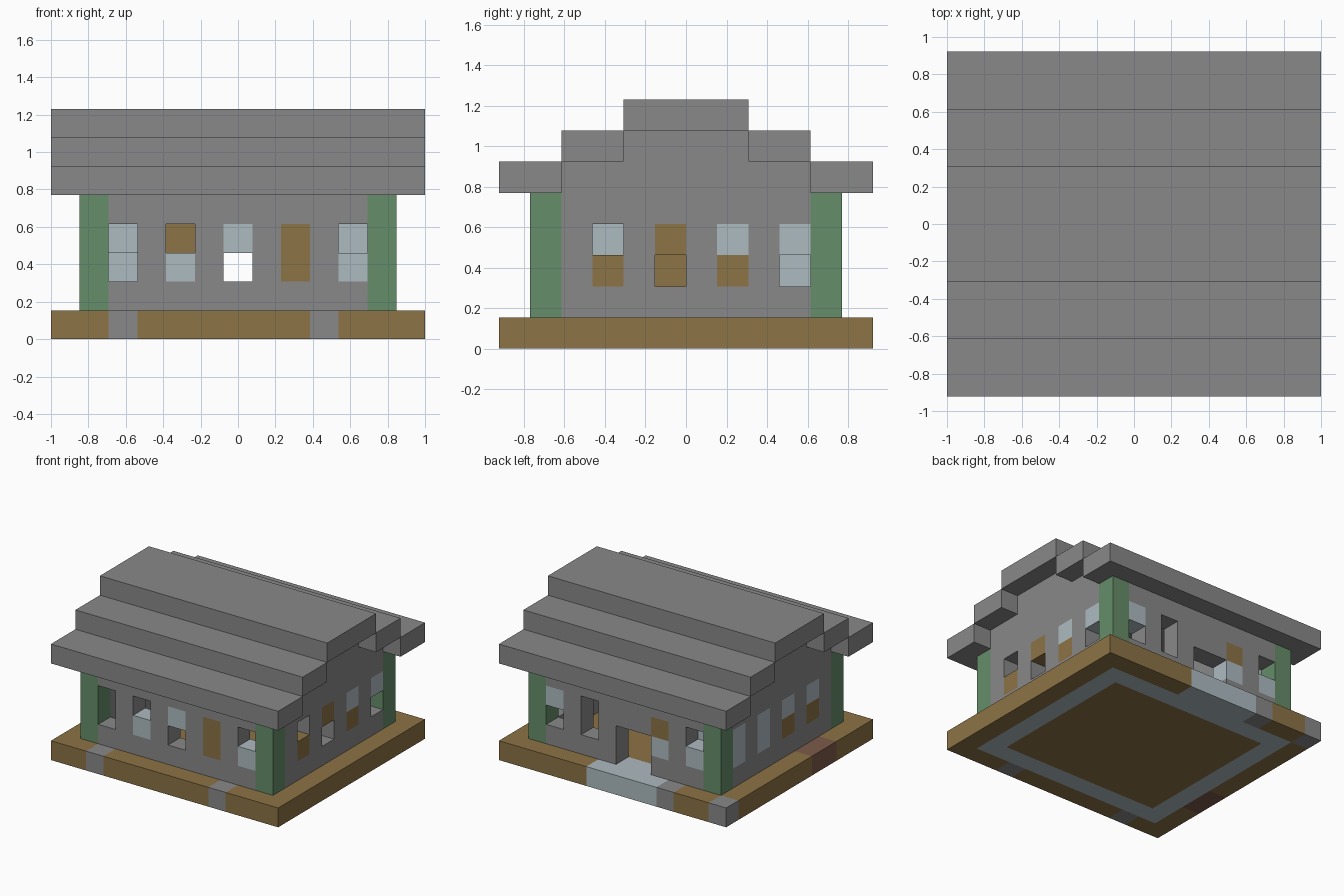
import bpy, bmesh
from mathutils import Vector

if "Cube" in bpy.data.objects:
    bpy.data.objects.remove(bpy.data.objects["Cube"], do_unlink=True)

NX, NY = 13, 12          # footprint in blocks
U = 2 / NX               # block size


def material(name, rgb):
    linear = [((c / 255 + 0.055) / 1.055) ** 2.4 for c in rgb] + [1]
    m = bpy.data.materials.new(name)
    m.use_nodes = True
    m.diffuse_color = linear
    m.node_tree.nodes["Principled BSDF"].inputs["Base Color"].default_value = linear
    return m


MATS = {
    "stone": material("stone grey", (137, 137, 137)),
    "wood": material("wood brown", (140, 115, 69)),
    "glass": material("pale blue", (174, 187, 192)),
    "post": material("post green", (101, 141, 105)),
    "earth": material("reddish brown", (125, 90, 74)),
}
LETTER = {"b": "glass", "w": "wood", "s": "stone"}
AXES = [Vector((1, 0, 0)), Vector((0, 1, 0)), Vector((0, 0, 1))]


def build(name, cells):
    """Skin a set of blocks, keeping only the faces open to the air."""
    bm = bmesh.new()
    used = sorted(set(cells.values()))
    for cell, colour in cells.items():
        centre = Vector(cell) + Vector((0.5, 0.5, 0.5))
        for a in range(3):
            n, u, v = AXES[a], AXES[(a + 1) % 3], AXES[(a + 2) % 3]
            for s in (-1, 1):
                if tuple(int(c) for c in Vector(cell) + n * s) in cells:
                    continue
                ring = [(-1, -1), (1, -1), (1, 1), (-1, 1)][::s]
                corners = [centre + (n * s + u * p + v * q) / 2 for p, q in ring]
                face = bm.faces.new([
                    bm.verts.new(((c.x - NX / 2) * U, (c.y - NY / 2) * U, c.z * U))
                    for c in corners])
                face.material_index = used.index(colour)
    bmesh.ops.remove_doubles(bm, verts=bm.verts, dist=U / 100)
    bmesh.ops.dissolve_limit(bm, angle_limit=0.01, verts=bm.verts, edges=bm.edges,
                             delimit={"MATERIAL"})
    mesh = bpy.data.meshes.new(name)
    bm.to_mesh(mesh)
    bm.free()
    for key in used:
        mesh.materials.append(MATS[key])
    obj = bpy.data.objects.new(name, mesh)
    bpy.context.collection.objects.link(obj)
    return obj


def box(xs, ys, zs, colour):
    return {(x, y, z): colour for x in xs for y in ys for z in zs}


def glaze(cells, windows, place):
    """Each window is an upper and a lower letter; a dot is an opening."""
    for pos, pair in windows.items():
        for z, letter in zip((3, 2), pair):
            if letter == ".":
                cells.pop(place(pos, z))
            else:
                cells[place(pos, z)] = LETTER[letter]


# Base slab with a pale foundation ring, doorway path and odd stones
base = box(range(NX), range(NY), [0], "wood")
base.update(box(range(1, 12), range(1, 11), [0], "glass"))
base.update(box(range(2, 11), range(2, 10), [0], "wood"))
base.update(box(range(4, 8), [11], [0], "glass"))
for x, y in ((2, 0), (9, 0), (3, 11), (0, 11)):
    base[x, y, 0] = "stone"
base.update(box([0], (3, 4), [0], "earth"))
build("base", base)

# Corner posts
for side, x in (("right", 1), ("left", 11)):
    for end, y in (("front", 1), ("back", 10)):
        build(f"{end}_{side}_post", box([x], [y], range(1, 5), "post"))

# Front wall
front = box(range(2, 11), [1], range(1, 5), "stone")
glaze(front, {2: "..", 4: ".b", 6: "b.", 8: "ww", 10: ".b"}, lambda p, z: (p, 1, z))
build("front_wall", front)

# Back wall with a two-block doorway
back = box(range(2, 11), [10], range(1, 5), "stone")
glaze(back, {2: ".b", 4: "wb", 8: "..", 10: "b."}, lambda p, z: (p, 10, z))
for cell in box((5, 6), [10], (1, 2), "stone"):
    back.pop(cell)
build("back_wall", back)

# Side walls rising into stepped gables
sides = {
    "left_wall": (11, {3: ".w", 5: "w.", 7: "bw", 9: "b."}),
    "right_wall": (1, {3: "bw", 5: "bw", 7: "bb", 9: "bb"}),
}
for name, (x, windows) in sides.items():
    wall = box([x], range(2, 10), range(1, 6), "stone")
    wall.update(box([x], range(4, 8), [6], "stone"))
    glaze(wall, windows, lambda p, z: (x, p, z))
    build(name, wall)

# Pale block inside the back corner
build("corner_block", box([2], [9], [3], "glass"))

# Stepped roof
for step, y in (("eave", 0), ("middle", 2)):
    z = 5 + y // 2
    build(f"front_{step}_step", box(range(NX), (y, y + 1), [z], "stone"))
    build(f"back_{step}_step", box(range(NX), (NY - 2 - y, NY - 1 - y), [z], "stone"))
build("roof_ridge", box(range(NX), range(4, 8), [7], "stone"))
